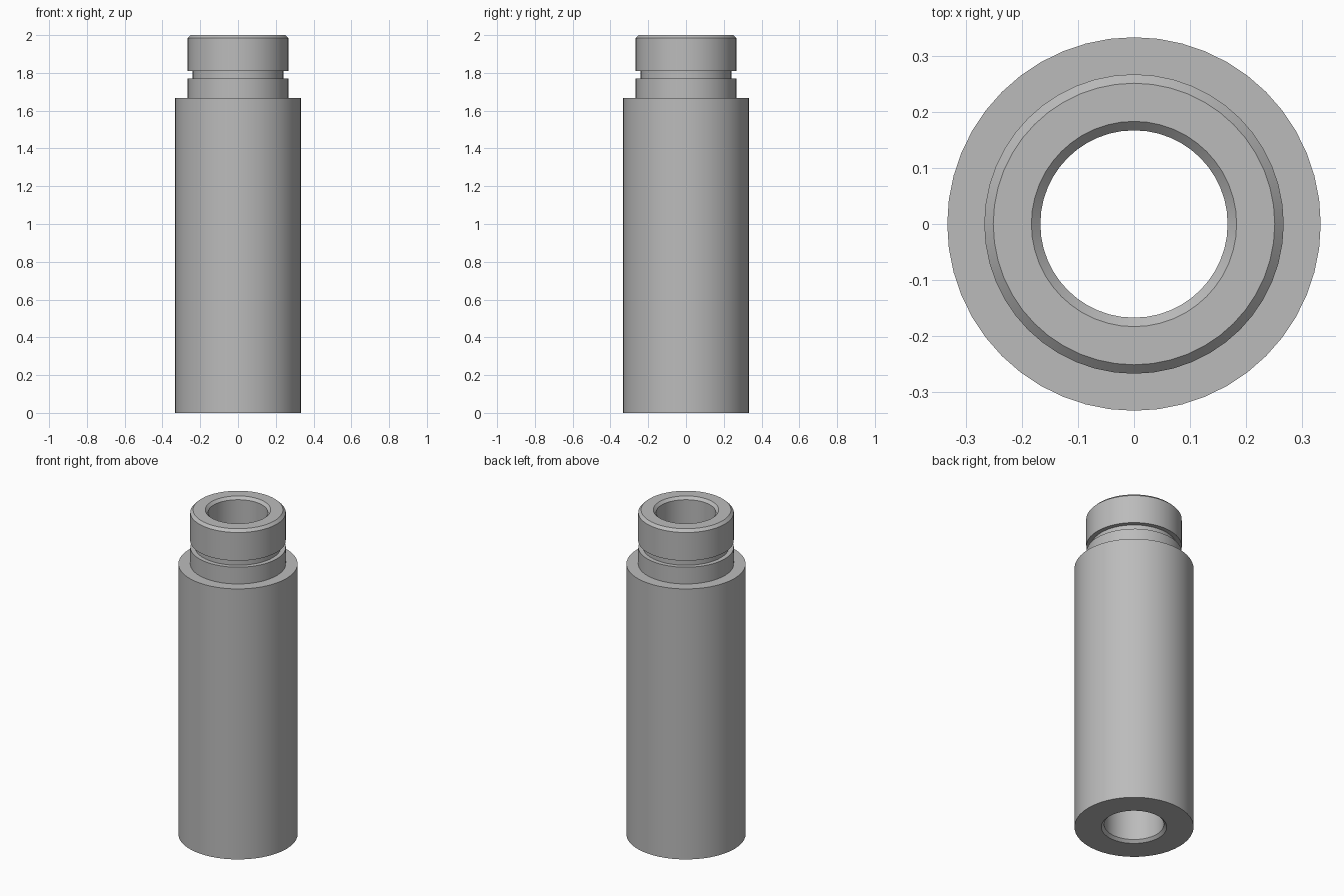
import bpy, bmesh, math

cube = bpy.data.objects.get("Cube")
if cube:
    bpy.data.objects.remove(cube, do_unlink=True)

SEGMENTS = 48

# Plain grey metal
metal = bpy.data.materials.new("grey_metal")
metal.use_nodes = True
grey = (0.5, 0.5, 0.5, 1)
metal.diffuse_color = grey
metal.node_tree.nodes["Principled BSDF"].inputs["Base Color"].default_value = grey


def lathe(name, profile):
    """Spin a closed (radius, height) profile around z."""
    bm = bmesh.new()
    verts = [bm.verts.new((r, 0, z)) for r, z in profile]
    edges = [bm.edges.new((v, verts[(i + 1) % len(verts)]))
             for i, v in enumerate(verts)]
    bmesh.ops.spin(bm, geom=verts + edges, cent=(0, 0, 0), axis=(0, 0, 1),
                   angle=math.tau, steps=SEGMENTS, use_duplicate=False)
    bmesh.ops.remove_doubles(bm, verts=bm.verts[:], dist=0.0001)
    bmesh.ops.recalc_face_normals(bm, faces=bm.faces[:])
    mesh = bpy.data.meshes.new(name)
    bm.to_mesh(mesh)
    bm.free()
    mesh.materials.append(metal)
    obj = bpy.data.objects.new(name, mesh)
    bpy.context.collection.objects.link(obj)
    bpy.ops.object.select_all(action="DESELECT")
    obj.select_set(True)
    bpy.context.view_layer.objects.active = obj
    bpy.ops.object.shade_smooth_by_angle(angle=math.radians(30))
    return obj


BODY, NECK, GROOVE, BORE = 0.333, 0.267, 0.24, 0.167
SHOULDER, TOP, CHAMFER = 1.667, 2.0, 0.016

# Hollow sleeve with stepped neck, ring groove and chamfered rims
lathe("grooved_sleeve", [
    (BORE + CHAMFER, 0), (BODY, 0),
    (BODY, SHOULDER), (NECK, SHOULDER),
    (NECK, 1.77), (GROOVE, 1.77), (GROOVE, 1.81), (NECK, 1.81),
    (NECK, TOP - CHAMFER), (NECK - CHAMFER, TOP),
    (BORE + CHAMFER, TOP), (BORE, TOP - CHAMFER),
    (BORE, CHAMFER),
])
